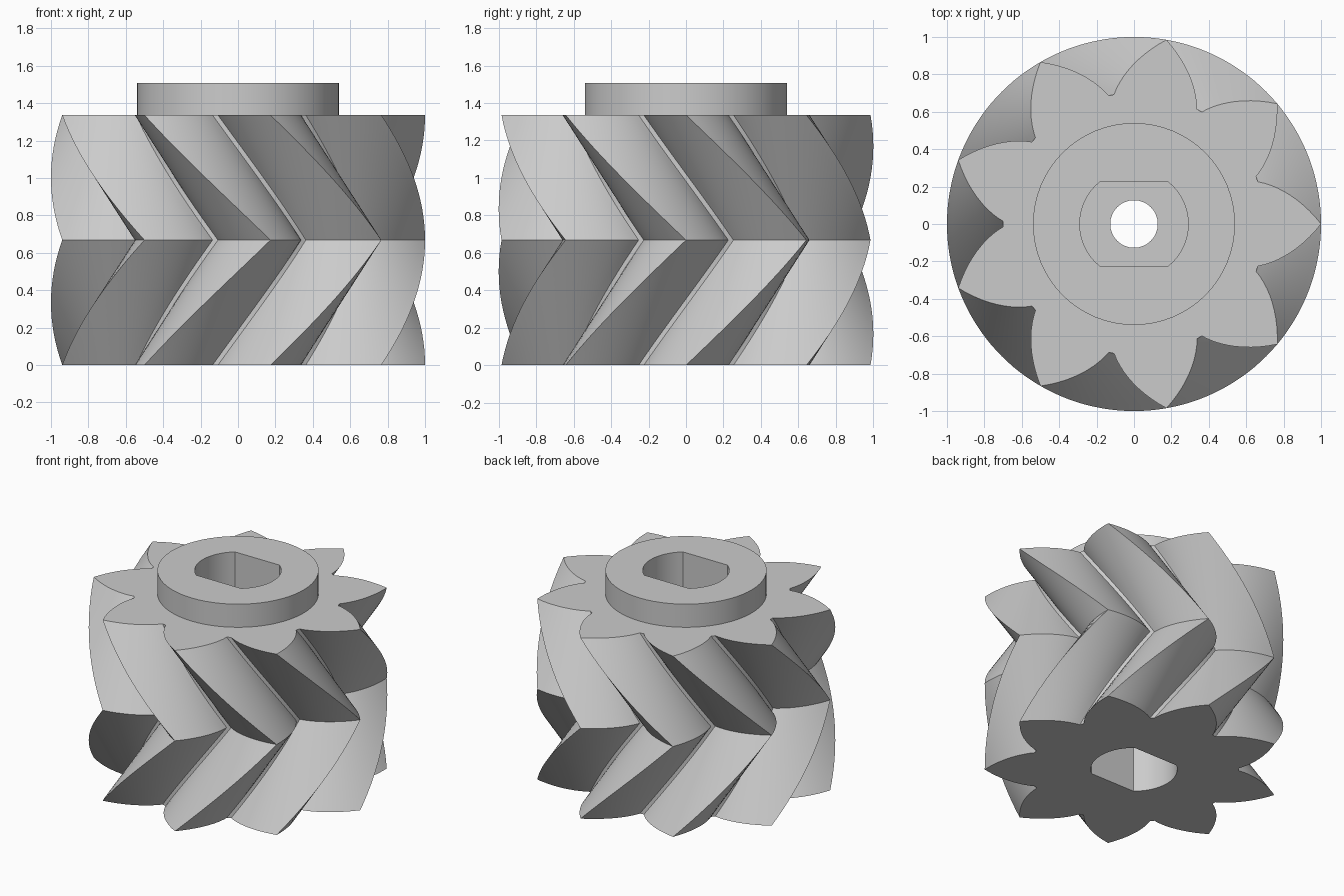
import bpy, bmesh, math

TEETH = 9
BASE_R, ROOT_R, TIP_R = 0.615, 0.70, 1.0
MID_Z, TOP_Z, HUB_Z = 0.668, 1.336, 1.507
PITCH = 2 * math.pi / TEETH

if "Cube" in bpy.data.objects:
    bpy.data.objects.remove(bpy.data.objects["Cube"])

steel = bpy.data.materials.new("plain grey")
steel.use_nodes = True
grey = (0.6, 0.6, 0.6, 1)
steel.diffuse_color = grey
steel.node_tree.nodes["Principled BSDF"].inputs["Base Color"].default_value = grey


def loft(name, profile, levels):
    """Stack a 2D profile at (height, twist) levels and cap both ends."""
    bm = bmesh.new()
    rings = []
    for z, a in levels:
        c, s = math.cos(a), math.sin(a)
        rings.append([bm.verts.new((x * c - y * s, x * s + y * c, z)) for x, y in profile])
    n = len(profile)
    for low, high in zip(rings, rings[1:]):
        for i in range(n):
            j = (i + 1) % n
            bm.faces.new((low[i], low[j], high[j], high[i]))
    bm.faces.new(rings[0][::-1])
    bm.faces.new(rings[-1])
    mesh = bpy.data.meshes.new(name)
    bm.to_mesh(mesh)
    bm.free()
    mesh.materials.append(steel)
    obj = bpy.data.objects.new(name, mesh)
    bpy.context.collection.objects.link(obj)
    return obj


def circle(r, n=64):
    return [(r * math.cos(2 * math.pi * i / n), r * math.sin(2 * math.pi * i / n))
            for i in range(n)]


def flatted_circle(r, flat):
    """Circle with two parallel flats facing front and back."""
    edge = math.asin(flat / r)
    arc = [-edge + 2 * edge * i / 14 for i in range(15)]
    return [(r * math.cos(a + side), r * math.sin(a + side))
            for side in (0, math.pi) for a in arc]


def involute(r):
    t = math.sqrt((r / BASE_R) ** 2 - 1)
    return t - math.atan(t)


def tooth_profile(steps=10):
    """Pointed involute teeth with narrow root lands."""
    flank = []
    for i in range(steps + 1):
        r = TIP_R + (ROOT_R - TIP_R) * i / steps
        flank.append((r, involute(TIP_R) - involute(r)))
    tooth = [(r, -a) for r, a in reversed(flank[1:])] + flank
    return [(r * math.cos(a + k * PITCH), r * math.sin(a + k * PITCH))
            for k in range(TEETH) for r, a in tooth]


def combine(target, tool, operation):
    """Apply a boolean and discard the helper."""
    tool.hide_render = True
    mod = target.modifiers.new("combine", 'BOOLEAN')
    mod.object, mod.operation, mod.solver = tool, operation, 'EXACT'
    bpy.context.view_layer.update()
    graph = bpy.context.evaluated_depsgraph_get()
    result = bpy.data.meshes.new_from_object(target.evaluated_get(graph))
    target.modifiers.clear()
    target.data = result
    bpy.data.objects.remove(tool)


# Herringbone body: twists one pitch up to the middle, then back
SLICES = 32
levels = []
for i in range(SLICES + 1):
    f = i / SLICES
    levels.append((TOP_Z * f, PITCH * (1 - abs(2 * f - 1))))
gear = loft("herringbone_gear", tooth_profile(), levels)

# Raised round hub
combine(gear, loft("hub", circle(0.54), [(1.1, 0), (HUB_Z, 0)]), 'UNION')

# Flatted shaft sockets from both ends, joined by a small through hole
socket = flatted_circle(0.29, 0.225)
combine(gear, loft("upper_socket", socket, [(0.77, 0), (1.7, 0)]), 'DIFFERENCE')
combine(gear, loft("lower_socket", socket, [(-0.2, 0), (0.57, 0)]), 'DIFFERENCE')
combine(gear, loft("through_hole", circle(0.127, 32), [(-0.3, 0), (1.8, 0)]), 'DIFFERENCE')

# Smooth flanks with crisp edges
bpy.ops.object.select_all(action='DESELECT')
gear.select_set(True)
bpy.context.view_layer.objects.active = gear
bpy.ops.object.shade_smooth_by_angle(angle=math.radians(25))
